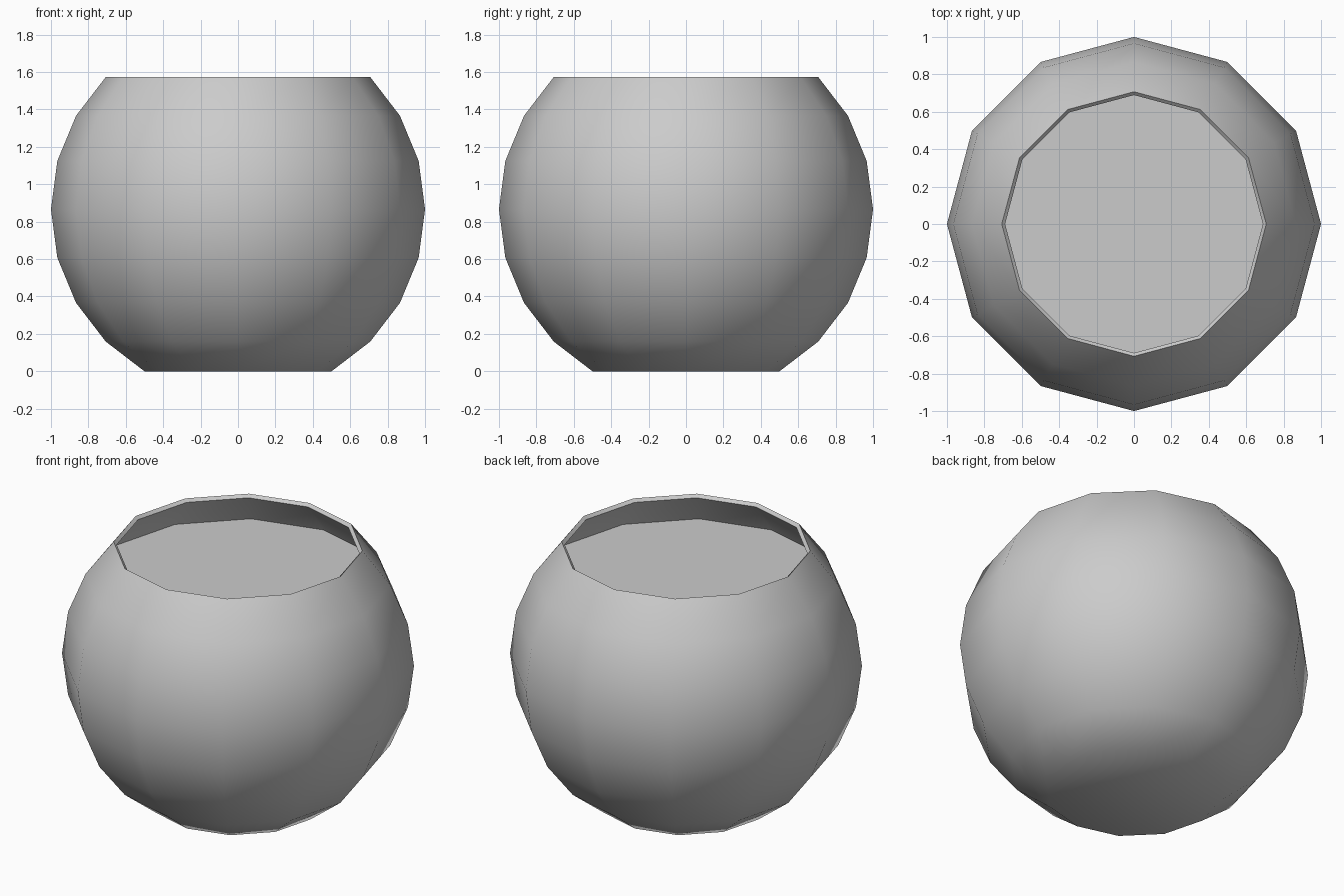
import bpy, bmesh
from math import radians, sin, cos, pi

if "Cube" in bpy.data.objects:
    bpy.data.objects.remove(bpy.data.objects["Cube"])

SEGMENTS = 12
CENTRE_Z = sin(radians(60))
WALL = 0.025


def arc(radius, start, end):
    """Sphere profile points (r, z) every 15 degrees of latitude."""
    step = 15 if end > start else -15
    return [(radius * cos(radians(a)), CENTRE_Z + radius * sin(radians(a)))
            for a in range(start, end + step, step)]


def revolve(name, profile, smooth_angle):
    """Revolve a profile about z and cap both of its ends."""
    bm = bmesh.new()
    rings = [[bm.verts.new((r * cos(2 * pi * i / SEGMENTS),
                            r * sin(2 * pi * i / SEGMENTS), z))
              for i in range(SEGMENTS)] for r, z in profile]
    for low, high in zip(rings, rings[1:]):
        for i in range(SEGMENTS):
            j = (i + 1) % SEGMENTS
            bm.faces.new((low[i], low[j], high[j], high[i]))
    bm.faces.new(rings[0][::-1])
    bm.faces.new(rings[-1])
    bmesh.ops.recalc_face_normals(bm, faces=bm.faces)
    mesh = bpy.data.meshes.new(name)
    bm.to_mesh(mesh)
    bm.free()
    obj = bpy.data.objects.new(name, mesh)
    bpy.context.collection.objects.link(obj)
    bpy.ops.object.select_all(action='DESELECT')
    obj.select_set(True)
    bpy.context.view_layer.objects.active = obj
    bpy.ops.object.shade_smooth_by_angle(angle=radians(smooth_angle))
    return obj


# Round bowl: outer skin up to the rim, then the inner skin back down
revolve("bowl", arc(1.0, -60, 45) + arc(1.0 - WALL, 45, -60), 50)

# Water filling the bowl up to a flat surface below the rim
revolve("water", arc(1.0 - WALL - 0.001, -60, 30), 50)
